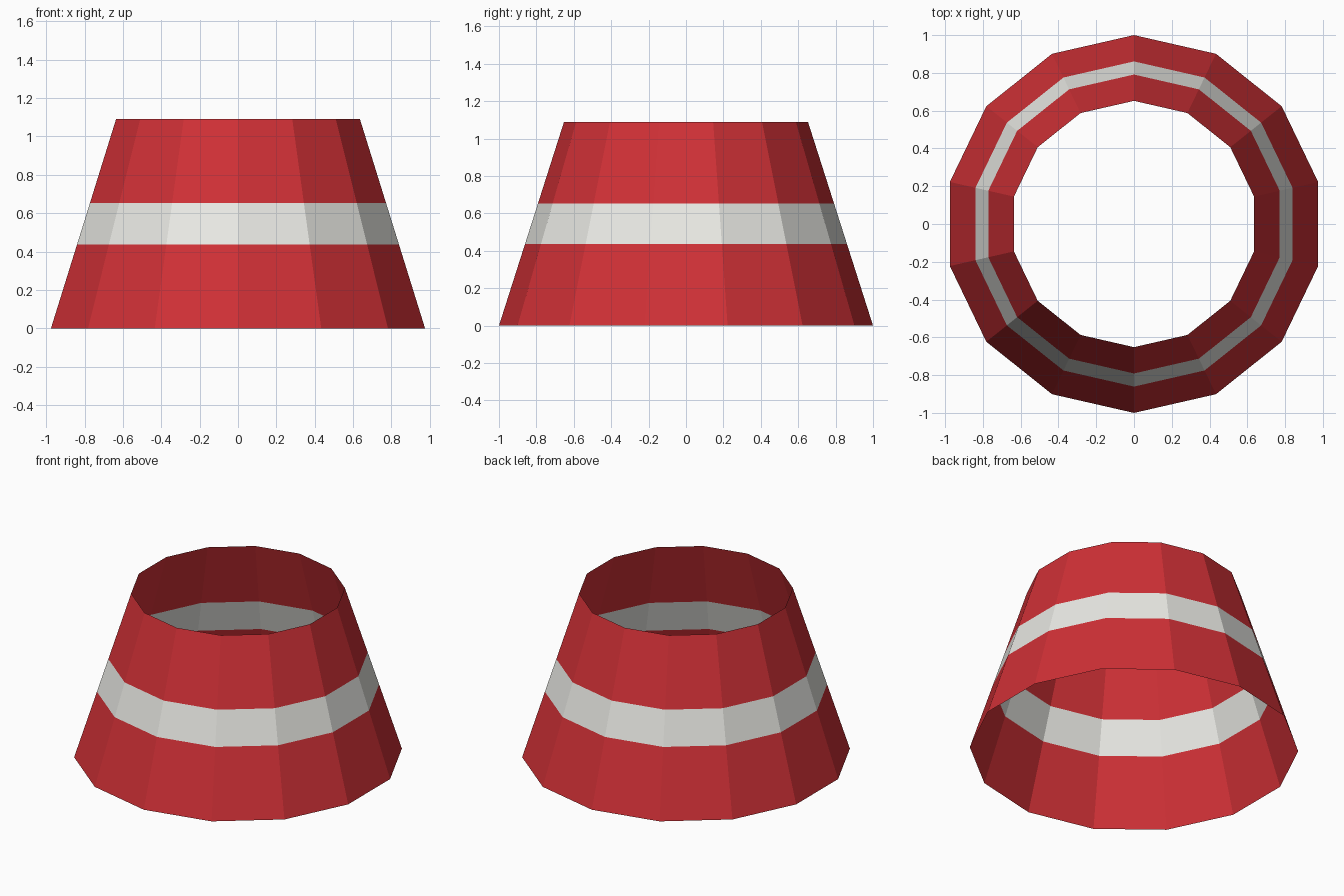
import bpy, bmesh
from math import cos, sin, pi

if "Cube" in bpy.data.objects:
    bpy.data.objects.remove(bpy.data.objects["Cube"])

SIDES = 14
HEIGHT, R_BOTTOM, R_TOP = 1.09, 1.0, 0.652


def material(name, color):
    m = bpy.data.materials.new(name)
    m.diffuse_color = (*color, 1)
    m.use_nodes = True
    m.node_tree.nodes["Principled BSDF"].inputs["Base Color"].default_value = m.diffuse_color
    return m


def ring(bm, t):
    # ring of the taper at height fraction t, one corner pointing to +y
    r = R_BOTTOM + (R_TOP - R_BOTTOM) * t
    return [bm.verts.new((r * cos(pi / 2 + 2 * pi * i / SIDES),
                          r * sin(pi / 2 + 2 * pi * i / SIDES),
                          HEIGHT * t)) for i in range(SIDES)]


def band(name, t0, t1, mat):
    # open flat-faced tapered strip
    bm = bmesh.new()
    lo, hi = ring(bm, t0), ring(bm, t1)
    for i in range(SIDES):
        j = (i + 1) % SIDES
        bm.faces.new((lo[i], lo[j], hi[j], hi[i]))
    mesh = bpy.data.meshes.new(name)
    bm.to_mesh(mesh)
    bm.free()
    mesh.materials.append(mat)
    bpy.context.collection.objects.link(bpy.data.objects.new(name, mesh))


red = material("red", (0.63, 0.03, 0.037))
white = material("white", (0.82, 0.82, 0.78))

# Open tapered shell in three bands
band("lower_band", 0.0, 0.4, red)
band("white_stripe", 0.4, 0.6, white)
band("upper_band", 0.6, 1.0, red)
